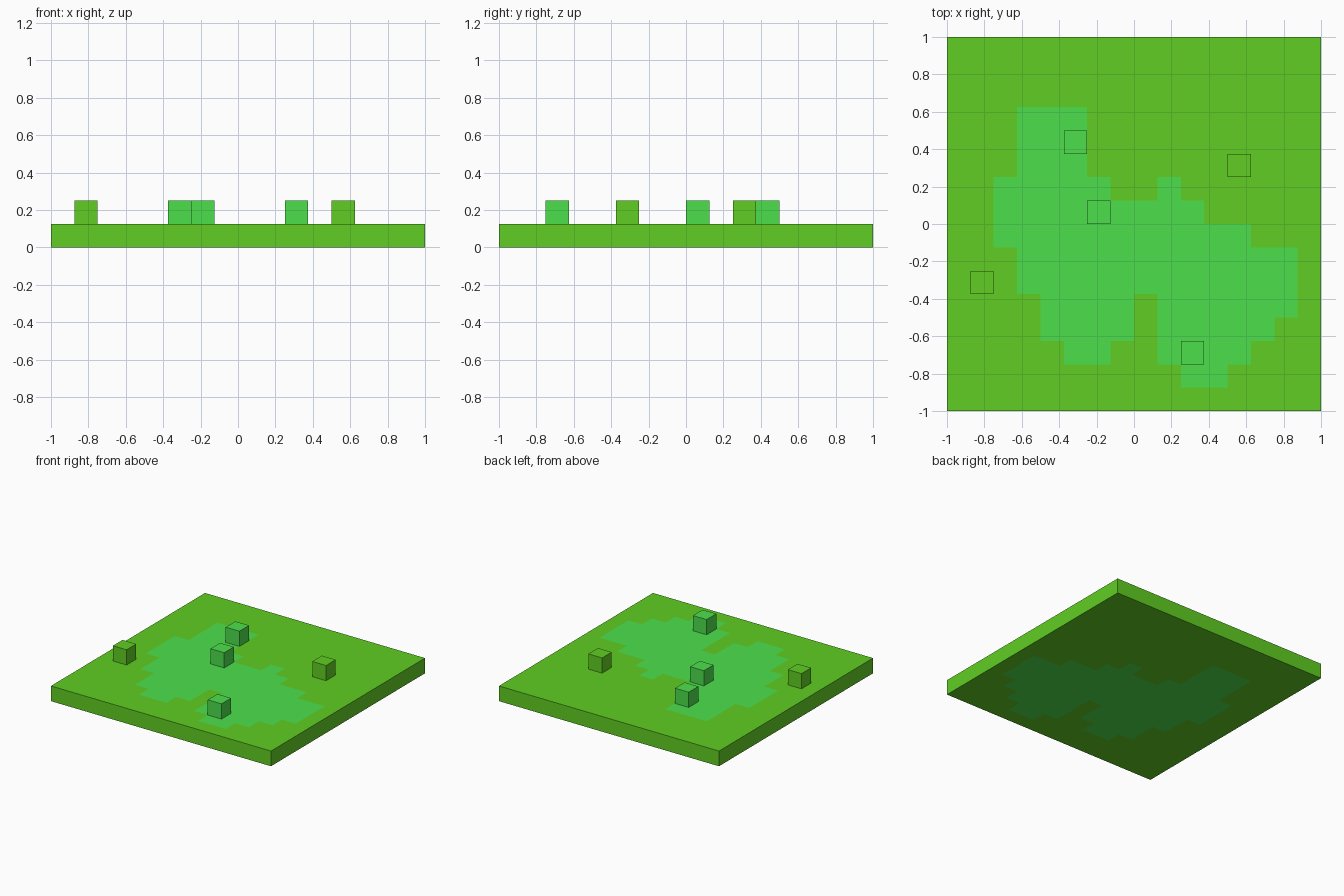
import bpy
import bmesh
from mathutils import Matrix, Vector

if "Cube" in bpy.data.objects:
    bpy.data.objects.remove(bpy.data.objects["Cube"], do_unlink=True)

CELL = 0.125      # one unit of the 16 x 16 layout
THICK = 0.125     # slab thickness


def linear(c):
    c /= 255
    return c / 12.92 if c <= 0.04045 else ((c + 0.055) / 1.055) ** 2.4


def make_material(name, rgb):
    mat = bpy.data.materials.new(name)
    mat.use_nodes = True
    color = (*[linear(c) for c in rgb], 1.0)
    mat.diffuse_color = color
    bsdf = next(n for n in mat.node_tree.nodes if n.type == "BSDF_PRINCIPLED")
    bsdf.inputs["Base Color"].default_value = color
    bsdf.inputs["Roughness"].default_value = 0.9
    return mat


GRASS = make_material("grass green", (96, 206, 34))
MINT = make_material("mint green", (76, 224, 76))


def finish(bm, name, materials):
    mesh = bpy.data.meshes.new(name)
    bm.to_mesh(mesh)
    bm.free()
    for mat in materials:
        mesh.materials.append(mat)
    obj = bpy.data.objects.new(name, mesh)
    bpy.context.collection.objects.link(obj)
    return obj


def box(size, center):
    bm = bmesh.new()
    bmesh.ops.create_cube(
        bm, size=1, matrix=Matrix.Translation(center) @ Matrix.Diagonal((*size, 1)))
    return bm


# Patch layout: row counted from the front -> spans of columns (start, end)
PATCH = {
    1: [(10, 12)],
    2: [(5, 7), (9, 13)],
    3: [(4, 8), (9, 14)],
    4: [(4, 8), (9, 15)],
    5: [(3, 15)],
    6: [(3, 15)],
    7: [(2, 13)],
    8: [(2, 11)],
    9: [(2, 7), (9, 10)],
    10: [(3, 6)],
    11: [(3, 6)],
    12: [(3, 6)],
}


def in_patch(x, y):
    col, row = int((x + 1) / CELL), int((y + 1) / CELL)
    return any(a <= col < b for a, b in PATCH.get(row, []))


# Ground slab, cut into cells; the patch shows on the top and the underside
bm = box((2, 2, THICK), (0, 0, THICK / 2))
for axis in (Vector((1, 0, 0)), Vector((0, 1, 0))):
    for k in range(1, 16):
        bmesh.ops.bisect_plane(
            bm, geom=bm.verts[:] + bm.edges[:] + bm.faces[:],
            plane_co=axis * (-1 + k * CELL), plane_no=axis)
bm.normal_update()
for face in bm.faces:
    if abs(face.normal.z) > 0.5:
        c = face.calc_center_median()
        face.material_index = int(in_patch(c.x, c.y))
finish(bm, "ground_slab", [GRASS, MINT])

# Small blocks standing on the slab: name, column, row, material
BLOCKS = [
    ("back_block", 5, 11, MINT),
    ("middle_block", 6, 8, MINT),
    ("front_block", 10, 2, MINT),
    ("left_block", 12, 10, GRASS),
    ("right_block", 1, 5, GRASS),
]
for name, col, row, mat in BLOCKS:
    center = (-1 + (col + 0.5) * CELL, -1 + (row + 0.5) * CELL, THICK + CELL / 2)
    finish(box((CELL, CELL, CELL), center), name, [mat])
